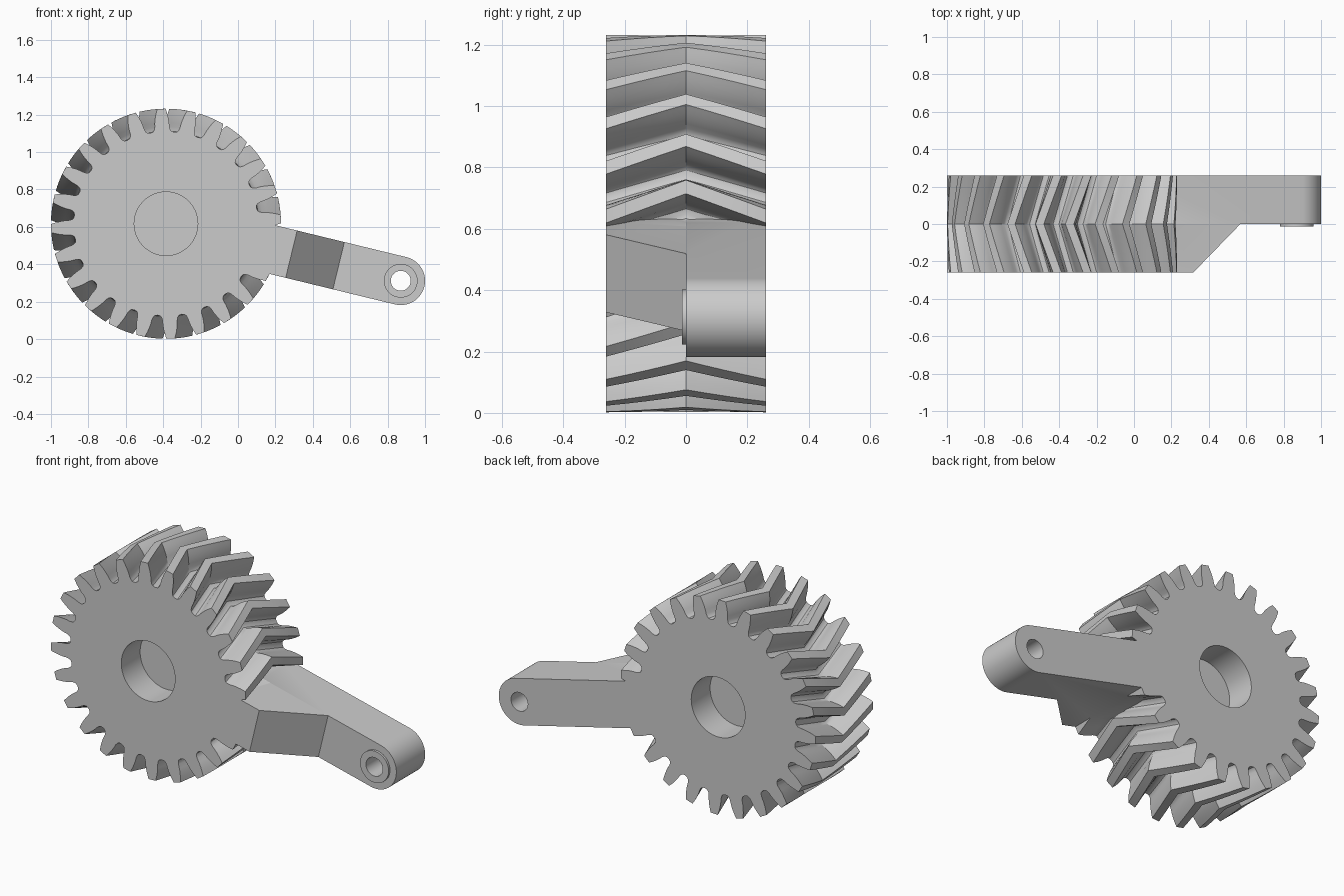
import bpy, bmesh
from math import radians, cos, sin, pi, atan2, hypot
from mathutils import Matrix, Vector

if "Cube" in bpy.data.objects:
    bpy.data.objects.remove(bpy.data.objects["Cube"])

CX, CZ = -0.385, 0.617          # gear centre
W = 0.26                        # half thickness
TEETH = 24
PITCH = 360 / TEETH
TWIST = 8.9                     # herringbone lead, degrees
EX, EZ = 0.87, 0.312            # arm end centre
ARM_R = 0.13
ARM_LEN = hypot(EX - CX, EZ - CZ)
TO_GEAR = Matrix.Translation((CX, 0, CZ))
TO_ARM = TO_GEAR @ Matrix.Rotation(atan2(CZ - EZ, EX - CX), 4, 'Y')


def make_object(name, bm, matrix):
    bmesh.ops.recalc_face_normals(bm, faces=bm.faces)
    bm.transform(matrix)
    me = bpy.data.meshes.new(name)
    bm.to_mesh(me)
    bm.free()
    ob = bpy.data.objects.new(name, me)
    bpy.context.collection.objects.link(ob)
    return ob


def prism(name, points, offset, matrix):
    bm = bmesh.new()
    face = bm.faces.new([bm.verts.new(p) for p in points])
    new = bmesh.ops.extrude_face_region(bm, geom=[face])["geom"]
    verts = [g for g in new if isinstance(g, bmesh.types.BMVert)]
    bmesh.ops.translate(bm, verts=verts, vec=Vector(offset))
    # keep the starting cap so the prism is closed
    if len([f for f in bm.faces if len(f.verts) == len(points)]) < 2:
        bm.faces.new(bm.verts[:len(points)])
    return make_object(name, bm, matrix)


def disc(name, x, radius, y0, y1, matrix, n=64):
    pts = [(x + radius * cos(2 * pi * i / n), y0, radius * sin(2 * pi * i / n)) for i in range(n)]
    return prism(name, pts, (0, y1 - y0, 0), matrix)


def combine(target, tool, operation):
    mod = target.modifiers.new(operation, 'BOOLEAN')
    mod.operation = operation
    mod.solver = 'EXACT'
    mod.object = tool
    bpy.context.view_layer.update()
    deps = bpy.context.evaluated_depsgraph_get()
    me = bpy.data.meshes.new_from_object(target.evaluated_get(deps))
    target.modifiers.clear()
    target.data = me
    bpy.data.objects.remove(tool)


# Herringbone gear: tooth outline swept through twisted slices
flank = [(0.495, 5.7), (0.503, 4.9), (0.518, 4.35), (0.54, 4.1),
         (0.562, 3.65), (0.585, 3.05), (0.602, 2.5), (0.615, 2.1)]
tooth = [(0.491, -PITCH / 2)] + [(r, -a) for r, a in flank] + flank[::-1]
outline = [(r, a + 2.3 + PITCH * k) for k in range(TEETH) for r, a in tooth]
bm = bmesh.new()
rings = []
for i in range(-4, 5):
    turn = TWIST * (1 - abs(i) / 4)
    rings.append([bm.verts.new((r * cos(radians(a + turn)), W * i / 4, r * sin(radians(a + turn))))
                  for r, a in outline])
n = len(outline)
for lo, hi in zip(rings, rings[1:]):
    for i in range(n):
        j = (i + 1) % n
        bm.faces.new((lo[i], lo[j], hi[j], hi[i]))
bm.faces.new(rings[0])
bm.faces.new(rings[-1])
gear = make_object("herringbone_gear_with_arm", bm, TO_GEAR)

# Arm: rounded bar, front half cut away behind a 45 degree slope
arc = [(ARM_LEN + ARM_R * cos(-pi / 2 + pi * i / 32), -W, ARM_R * sin(-pi / 2 + pi * i / 32))
       for i in range(33)]
arm = prism("arm", [(0.3, -W, -ARM_R)] + arc + [(0.3, -W, ARM_R)], (0, 2 * W, 0), TO_ARM)
slope = prism("slope_cutter", [(0.95, 0, -0.3), (1.7, 0, -0.3), (1.7, -0.4, -0.3), (0.55, -0.4, -0.3)],
              (0, 0, 0.6), TO_ARM)
combine(arm, slope, 'DIFFERENCE')

# Raised ring and pin hole at the arm end
combine(arm, disc("ring", ARM_LEN, 0.09, -0.013, 0.1, TO_ARM), 'UNION')
combine(arm, disc("pin_cutter", ARM_LEN, 0.053, -0.4, 0.4, TO_ARM), 'DIFFERENCE')
combine(gear, arm, 'UNION')

# Blind round recess on both gear faces
for s in (-1, 1):
    combine(gear, disc("recess_cutter", 0, 0.17, s * 0.09, s * 0.4, TO_GEAR), 'DIFFERENCE')

bpy.context.view_layer.objects.active = gear
gear.select_set(True)
bpy.ops.object.shade_smooth_by_angle(angle=radians(30))
